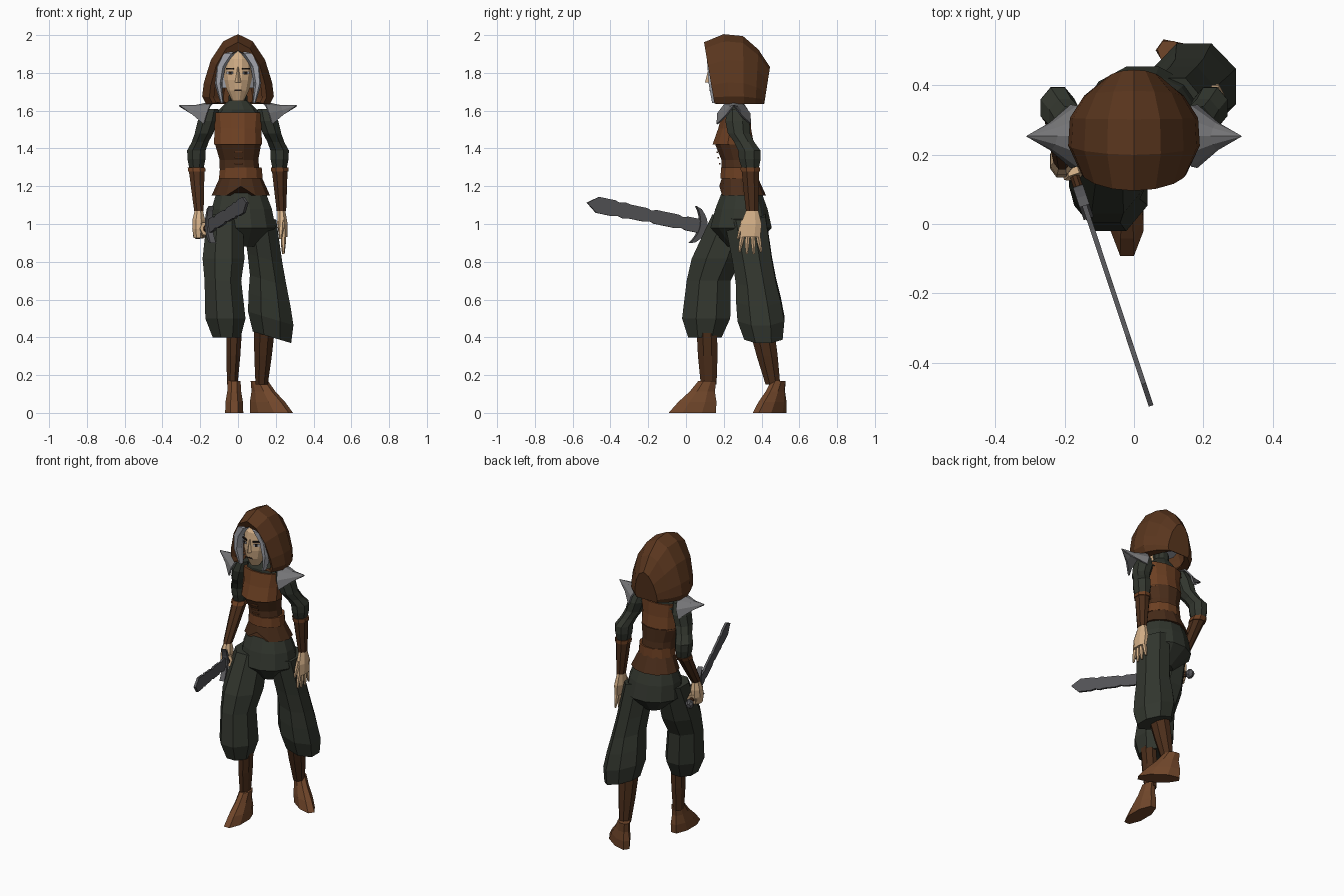
import bpy, bmesh, math
from mathutils import Matrix, Vector

old = bpy.data.objects.get("Cube")
if old:
    bpy.data.objects.remove(old, do_unlink=True)


def material(name, code):
    """Make a flat material from an sRGB hex code."""
    channels = [c / 255 for c in bytes.fromhex(code)]
    linear = [((c + .055) / 1.055) ** 2.4 for c in channels] + [1]
    mat = bpy.data.materials.new(name)
    mat.use_nodes = True
    mat.diffuse_color = linear
    bsdf = mat.node_tree.nodes["Principled BSDF"]
    bsdf.inputs["Base Color"].default_value = linear
    bsdf.inputs["Roughness"].default_value = .9
    return mat


hood_brown = material("hood_brown", "5A361E")
dark_leather = material("dark_leather", "4A2D1A")
tan_leather = material("tan_leather", "6C3F22")
boot_leather = material("boot_leather", "70462A")
green_cloth = material("green_cloth", "32362E")
steel = material("steel", "767678")
blade_grey = material("blade_grey", "565659")
skin = material("skin", "D4B088")
silver_hair = material("silver_hair", "A8AAB2")
ink = material("ink", "221A16")


def finish(name, mat, bm, matrix=None, thickness=0):
    """Clean the mesh, place it and give it its colour."""
    bmesh.ops.remove_doubles(bm, verts=bm.verts, dist=.0005)
    bmesh.ops.recalc_face_normals(bm, faces=bm.faces)
    if matrix:
        bm.transform(matrix)
    mesh = bpy.data.meshes.new(name)
    bm.to_mesh(mesh)
    bm.free()
    mesh.materials.append(mat)
    obj = bpy.data.objects.new(name, mesh)
    bpy.context.collection.objects.link(obj)
    if thickness:
        modifier = obj.modifiers.new("thickness", 'SOLIDIFY')
        modifier.thickness = thickness
        modifier.offset = 0
    return obj


def bridge(name, mat, rows, closed=True, start_cap=True, end_cap=True, matrix=None, thickness=0):
    """Bridge rows of points with quads."""
    bm = bmesh.new()
    grid = [[bm.verts.new(point) for point in row] for row in rows]
    count = len(grid[0])
    for lower, upper in zip(grid, grid[1:]):
        for i in range(count if closed else count - 1):
            j = (i + 1) % count
            bm.faces.new((lower[i], lower[j], upper[j], upper[i]))
    if start_cap:
        bm.faces.new(grid[0])
    if end_cap:
        bm.faces.new(grid[-1])
    return finish(name, mat, bm, matrix, thickness)


def loft(name, mat, path, widths, depth=(1.2, 1.2), sides=8, phase=.5, slope=0, matrix=None):
    """Level rings spread evenly along a path; depth is the y to x ratio at its two ends."""
    path = [Vector(point) for point in path]
    rows = []
    for k, width in enumerate(widths):
        t = k / (len(widths) - 1)
        step = min(int(t * (len(path) - 1)), len(path) - 2)
        centre = path[step].lerp(path[step + 1], t * (len(path) - 1) - step)
        ratio = depth[0] + (depth[1] - depth[0]) * t
        row = []
        for i in range(sides):
            angle = math.tau * (i + phase) / sides - math.pi / 2
            across = width * math.cos(angle)
            row.append(centre + Vector((across, width * ratio * math.sin(angle), slope * across)))
        rows.append(row)
    return bridge(name, mat, rows, matrix=matrix)


def box(name, mat, place, size, turn=0):
    bm = bmesh.new()
    bmesh.ops.create_cube(bm, size=1)
    bm.transform(Matrix.Translation(place) @ Matrix.Rotation(turn, 4, 'Z') @ Matrix.Diagonal((*size, 1)))
    return finish(name, mat, bm)


def plate(name, mat, outline, thickness, matrix):
    """Outline in local y and z, extruded through local x."""
    rows = [[(x, y, z) for y, z in outline] for x in (-thickness / 2, thickness / 2)]
    return bridge(name, mat, rows, matrix=matrix)


# Trousers
loft("trouser_hips", green_cloth, [(.015, .295, 1.18), (.03, .29, .88)],
     (.13, .165, .18, .07), (.8, 1), sides=12)
loft("right_trouser_leg", green_cloth, [(-.07, .25, 1.05), (-.08, .12, .7), (-.06, .1, .4)],
     (.1, .11, .12, .105, .11, .115, .08))
loft("left_trouser_leg", green_cloth, [(.11, .31, 1.05), (.16, .37, .7), (.18, .41, .4)],
     (.1, .1, .1, .105, .12, .13, .11), (1.2, 1), slope=-.3)

# Shins and boots
loft("right_shin_wrap", dark_leather, [(-.02, .11, .45), (-.03, .12, .15)], (.045, .04, .03), (1.3, 1.5))
loft("left_shin_wrap", dark_leather, [(.14, .4, .45), (.125, .46, .15)], (.06, .05, .035))
placements = {
    "right_boot": Matrix.Translation((-.02, .033, 0)),
    "left_boot": Matrix.Translation((.178, .442, 0)) @ Matrix.Rotation(.95, 4, 'Z'),
}
for label, placement in placements.items():
    loft(label, boot_leather, [(0, .08, .17), (0, 0, 0)], (.036, .04, .05, .052), (1.4, 2.6),
         matrix=placement)

# Torso
skirt = loft("tunic_skirt", dark_leather, [(.015, .285, 1.25), (.015, .3, 1.15)], (.11, .155),
             (.85, .8), sides=12, phase=0)
for vertex in skirt.data.vertices:
    if vertex.co.z < 1.2 and abs(vertex.co.x - .015) < .01 and vertex.co.y < .3:
        vertex.co.z += .05
loft("belt", tan_leather, [(.015, .28, 1.3), (.015, .28, 1.24)], (.114, .12), (.85, .85), sides=12)
loft("bodice", dark_leather, [(0, .257, 1.43), (.005, .275, 1.34), (.01, .28, 1.27)],
     (.128, .106, .11), (.86, .85), sides=12)
loft("chest_guard", tan_leather, [(0, .265, 1.59), (0, .25, 1.42)], (.138, .128, .132),
     (.55, .86), sides=12)
loft("shirt_collar", green_cloth, [(0, .25, 1.7), (0, .27, 1.56)], (.048, .05, .1, .14),
     (1, .5), sides=10)
for i in range(3):
    box("bodice_lace", tan_leather, (.005, .178 - .006 * i, 1.32 + .03 * i), (.045, .008, .008))

# Arms
left_wrist, right_wrist = (.23, .35, 1.07), (-.207, .19, 1.07)
for label, s, wrist in (("left", 1, left_wrist), ("right", -1, right_wrist)):
    elbow = Vector((s * .22, .34, 1.3))
    loft(label + "_sleeve", green_cloth,
         [(s * .14, .265, 1.61), (s * .18, .28, 1.48), (s * .22, .335, 1.39), elbow],
         (.04, .058, .053, .048, .053, .052, .042))
    loft(label + "_bracer", dark_leather, [elbow, wrist], (.046, .037, .027), (1.1, 1.3))
    loft(label + "_bracer_strap", tan_leather, [elbow, elbow.lerp(wrist, .1)], (.05, .05), (1.1, 1.1))

# Left hand, open
loft("left_palm", skin, [left_wrist, (.24, .34, .93)], (.022, .03, .024), (1.6, 2.4))
for i in range(4):
    spread = i - 1.5
    knuckle = Vector((.24, .34 + spread * .026, .95))
    tip = knuckle + Vector((0, spread * .012, abs(spread) * .012 - .115))
    loft("left_finger", skin, [knuckle, tip], (.014, .013, .007), (1, 1), sides=6)
loft("left_thumb", skin, [(.23, .305, 1.02), (.225, .275, .92)], (.015, .014, .007), (1, 1), sides=6)

# Sword: local z runs along the blade and local y across it
guard_place = Vector((-.155, .09, .985))
forward = (Vector((.053, -.535, 1.115)) - guard_place).normalized()
side = Vector((0, 0, 1)).cross(forward).normalized()
sword = Matrix((side, forward.cross(side), forward)).transposed().to_4x4()
sword.translation = guard_place
edge = []
for i in range(21):
    notch = .008 if i % 6 == 4 else 0
    edge.append((.037 + .006 * (i > 14) - notch, .03 * i))
plate("sword_blade", blade_grey,
      edge + [(0, .66)] + [(-y, z) for y, z in reversed(edge)], .014, sword)
spans = [i / 4 for i in range(-4, 5)]
plate("sword_guard", blade_grey, [(.1 * t, .02 + .04 * t * t) for t in spans]
      + [(.09 * t, .05 * t * t - .02) for t in reversed(spans)], .03, sword)
loft("sword_grip", dark_leather, [(0, 0, -.18), (0, 0, 0)], (.014, .015), matrix=sword)
loft("sword_pommel", blade_grey, [(0, 0, -.215), (0, 0, -.165)], (.012, .025, .025, .012),
     matrix=sword)

# Right hand, gripping
loft("right_fist", skin, [right_wrist, (-.21, .175, .925)], (.024, .036, .036, .026), (1.2, 1.5))
for i in range(4):
    reach = -.05 - .025 * i
    loft("right_finger", skin, [(0, 0, reach), (0, 0, reach - .02)], (.032, .032), sides=6, matrix=sword)

# Shoulder plates
for label, s in (("left", 1), ("right", -1)):
    rows = []
    for t in (0, .5, 1):
        shrink = (1 - t) ** 1.3
        row = []
        for i in range(-3, 4):
            angle = .6 * i
            x = .13 + .18 * t + .05 * shrink * abs(i) / 3
            row.append((s * x, .253 + .09 * shrink * math.sin(angle),
                        1.55 + .075 * t + .095 * shrink * math.cos(angle)))
        rows.append(row)
    bridge(label + "_shoulder_plate", steel, rows, closed=False, start_cap=False, end_cap=False,
           thickness=.01)

# Face
loft("head", skin, [(0, .22, 1.93), (0, .18, 1.65)], (.05, .08, .08, .075, .06, .03),
     (1.05, 1.05), sides=12)
loft("nose", skin, [(0, .13, 1.83), (0, .12, 1.75)], (.008, .016), sides=4, phase=0)
box("mouth", ink, (0, .128, 1.708), (.036, .008, .008))
for s in (-1, 1):
    box("eye_white", silver_hair, (s * .042, .134, 1.8), (.036, .008, .014), s * .5)
    box("iris", ink, (s * .041, .132, 1.8), (.016, .009, .015), s * .5)
    box("eyebrow", ink, (s * .042, .134, 1.822), (.046, .009, .01), s * .5)

# Hair
loft("hair_cap", silver_hair, [(0, .235, 1.95), (0, .25, 1.72)], (.05, .1, .1), (1, 1), sides=10)
for label, s in (("left", 1), ("right", -1)):
    curve = [(s * .105 * math.sin(2.2 * t), .155, 1.94 - .3 * t ** 1.5) for t in (0, .25, .5, .75, 1)]
    loft(label + "_hair_lock", silver_hair, curve, (.025, .04, .028, .02, .008), (1, 2.4), sides=6)

# Hood: arches from the face opening to the back
half_arch = [(.6, 0), (.9, 0), (1, .1), (.95, .3), (.75, .63), (.4, .9)]
arch = [(-u, v) for u, v in half_arch] + [(0, 1)] + half_arch[::-1]
hood_rows = []
for y, width, top in ((.12, .13, 1.92), (.1, .15, 1.96), (.2, .185, 2), (.3, .18, 1.99),
                      (.38, .14, 1.92), (.44, .08, 1.83)):
    low_y, low_z = .75 * y + .08, 1.64
    hood_rows.append([(u * width, low_y + (y - low_y) * v, low_z + (top - low_z) * v) for u, v in arch])
bridge("hood", hood_brown, hood_rows, closed=False, start_cap=False, thickness=.01)
